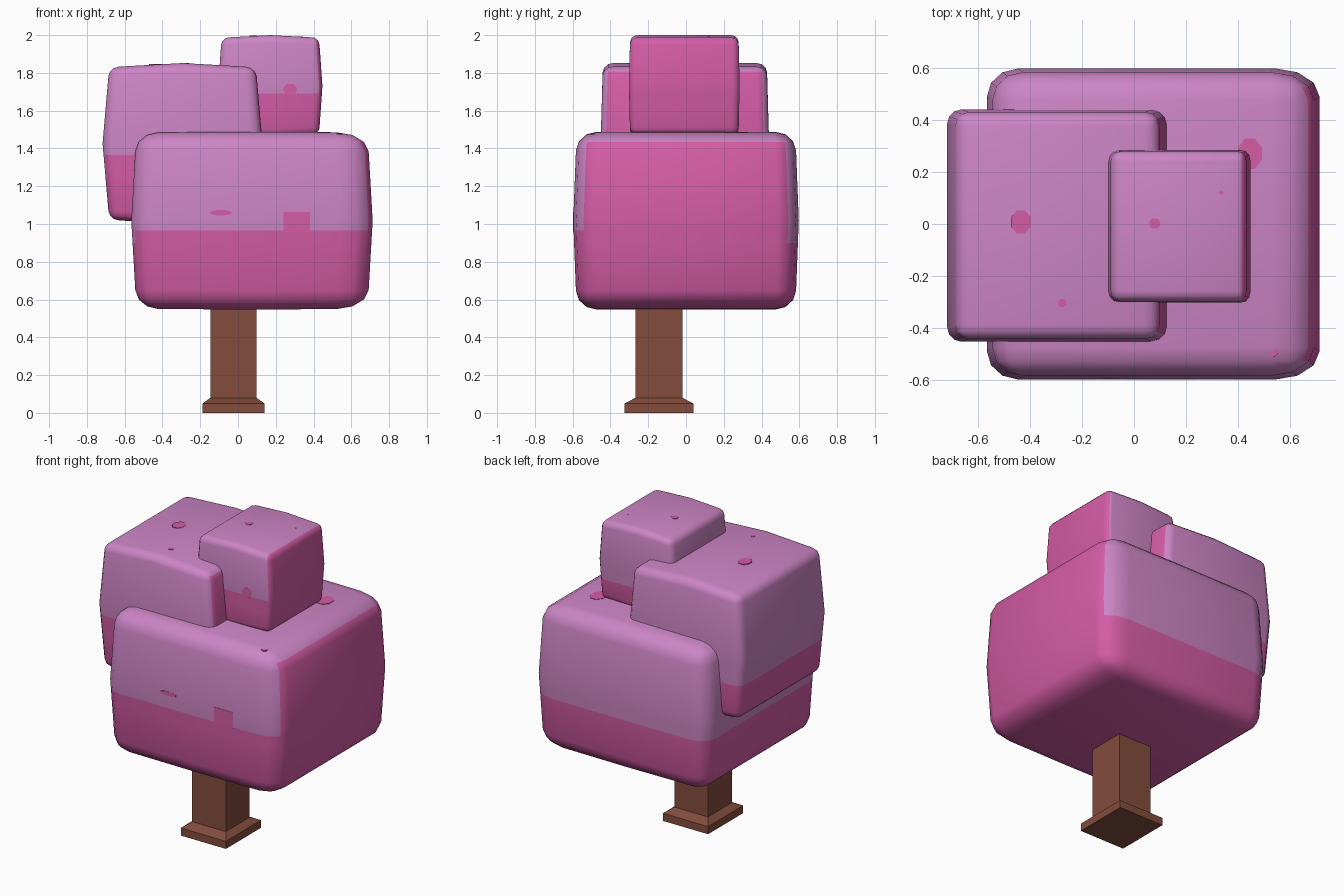
import bpy, bmesh, math
from mathutils import Vector

if "Cube" in bpy.data.objects:
    bpy.data.objects.remove(bpy.data.objects["Cube"])


def material(name, rgb):
    m = bpy.data.materials.new(name)
    m.diffuse_color = (*rgb, 1)
    m.use_nodes = True
    m.node_tree.nodes["Principled BSDF"].inputs["Base Color"].default_value = m.diffuse_color
    return m


LIGHT = material("light_pink", (0.61, 0.235, 0.56))
DARK = material("deep_pink", (0.66, 0.107, 0.38))
BROWN = material("bark_brown", (0.225, 0.073, 0.046))


def finish(name, bm, mats, smooth=False):
    bmesh.ops.recalc_face_normals(bm, faces=bm.faces)
    me = bpy.data.meshes.new(name)
    bm.to_mesh(me)
    bm.free()
    for m in mats:
        me.materials.append(m)
    ob = bpy.data.objects.new(name, me)
    bpy.context.collection.objects.link(ob)
    if smooth:
        bpy.ops.object.select_all(action='DESELECT')
        ob.select_set(True)
        bpy.context.view_layer.objects.active = ob
        bpy.ops.object.shade_smooth_by_angle(angle=math.radians(35))
    return ob


def cut(bm, co, no):
    bmesh.ops.bisect_plane(bm, geom=bm.verts[:] + bm.edges[:] + bm.faces[:],
                           plane_co=co, plane_no=no)


def remap(t, h, r):
    """Stretch a unit coordinate so the rounded rim has width r."""
    a = abs(t)
    d = a / 0.5 * (h - r) if a <= 0.5 else h - r + (a - 0.5) / 0.5 * r
    return math.copysign(d, t)


# Rounded, slightly swollen leaf block; colour splits at a height per side
def leaf_block(name, lo, hi, radii, right_r, bulge, front_z, back_z):
    lo, hi = Vector(lo), Vector(hi)
    c, h = (lo + hi) / 2, (hi - lo) / 2
    bm = bmesh.new()
    bmesh.ops.create_cube(bm, size=2)
    bmesh.ops.bevel(bm, geom=bm.edges[:], offset=0.5, segments=3,
                    profile=0.5, affect='EDGES')
    for axis in ((1, 0, 0), (0, 1, 0), (0, 0, 1)):
        cut(bm, (0, 0, 0), axis)
    for v in bm.verts:
        rx = right_r if v.co.x > 0 else radii[0]
        p = Vector((remap(v.co.x, h.x, rx), remap(v.co.y, h.y, radii[1]),
                    remap(v.co.z, h.z, radii[2])))
        u, s, w = p.x / h.x, p.y / h.y, p.z / h.z
        p -= Vector((bulge[0] * abs(w) * u, bulge[1] * abs(w) * s, bulge[2] * abs(u) * w))
        v.co = c + p
    for z in (front_z, back_z):
        cut(bm, (0, 0, z), (0, 0, 1))
    bmesh.ops.recalc_face_normals(bm, faces=bm.faces)
    for f in bm.faces:
        n = f.normal
        level = front_z if n.y < -0.6 else back_z
        right = n.x > max(abs(n.y), abs(n.z))
        f.material_index = 1 if right or f.calc_center_median().z < level else 0
    return finish(name, bm, (LIGHT, DARK), True)


leaf_block("lower_leaves", (-0.565, -0.597, 0.547), (0.713, 0.597, 1.488),
           (0.12, 0.11, 0.10), 0.17, (0.027, 0.018, 0.004), 0.965, 0.90)
leaf_block("left_leaves", (-0.717, -0.452, 1.0), (0.13, 0.44, 1.852),
           (0.055, 0.055, 0.05), 0.06, (0.035, 0.012, 0.022), 1.365, 1.25)
leaf_block("top_leaves", (-0.105, -0.302, 1.46), (0.447, 0.284, 2.0),
           (0.04, 0.04, 0.04), 0.035, (0.018, 0.006, 0.014), 1.69, 1.61)


# Small painted spots as thin plates, facing up or to the front
def spot(name, center, rx, ry, front=False, sides=8):
    bm = bmesh.new()
    bmesh.ops.create_cone(bm, cap_ends=True, segments=sides, radius1=1, radius2=1, depth=0.008)
    turn = math.pi / sides
    for v in bm.verts:
        k = 1 / math.cos(turn)
        x = (v.co.x * math.cos(turn) - v.co.y * math.sin(turn)) * rx * k
        y = (v.co.x * math.sin(turn) + v.co.y * math.cos(turn)) * ry * k
        v.co = Vector(center) + Vector((x, v.co.z, y) if front else (x, y, v.co.z))
    finish(name, bm, (DARK,))


for i, (x, y, z, rx, ry) in enumerate((
        (-0.434, 0.008, 1.844, 0.038, 0.044), (-0.275, -0.303, 1.849, 0.016, 0.015),
        (0.08, 0.002, 1.993, 0.02, 0.02), (0.335, 0.12, 1.988, 0.008, 0.007),
        (0.445, 0.27, 1.484, 0.046, 0.058), (0.535, -0.492, 1.476, 0.018, 0.016))):
    spot(f"top_spot_{i + 1}", (x, y, z), rx, ry)
spot("front_spot", (-0.09, -0.592, 1.06), 0.055, 0.014, True)
spot("front_notch", (0.312, -0.593, 1.012), 0.07, 0.052, True, 4)
spot("upper_notch", (0.277, -0.298, 1.712), 0.034, 0.03, True, 6)

# Square trunk with a flared foot
bm = bmesh.new()
rings = []
for z, hx, hy in ((0, 0.164, 0.182), (0.05, 0.164, 0.182), (0.08, 0.122, 0.124), (0.6, 0.122, 0.124)):
    rings.append([bm.verts.new((-0.024 + a * hx, -0.143 + b * hy, z))
                  for a, b in ((-1, -1), (1, -1), (1, 1), (-1, 1))])
for low, up in zip(rings, rings[1:]):
    for i in range(4):
        j = (i + 1) % 4
        bm.faces.new((low[i], low[j], up[j], up[i]))
bm.faces.new(rings[0][::-1])
bm.faces.new(rings[-1])
finish("trunk", bm, (BROWN,))
